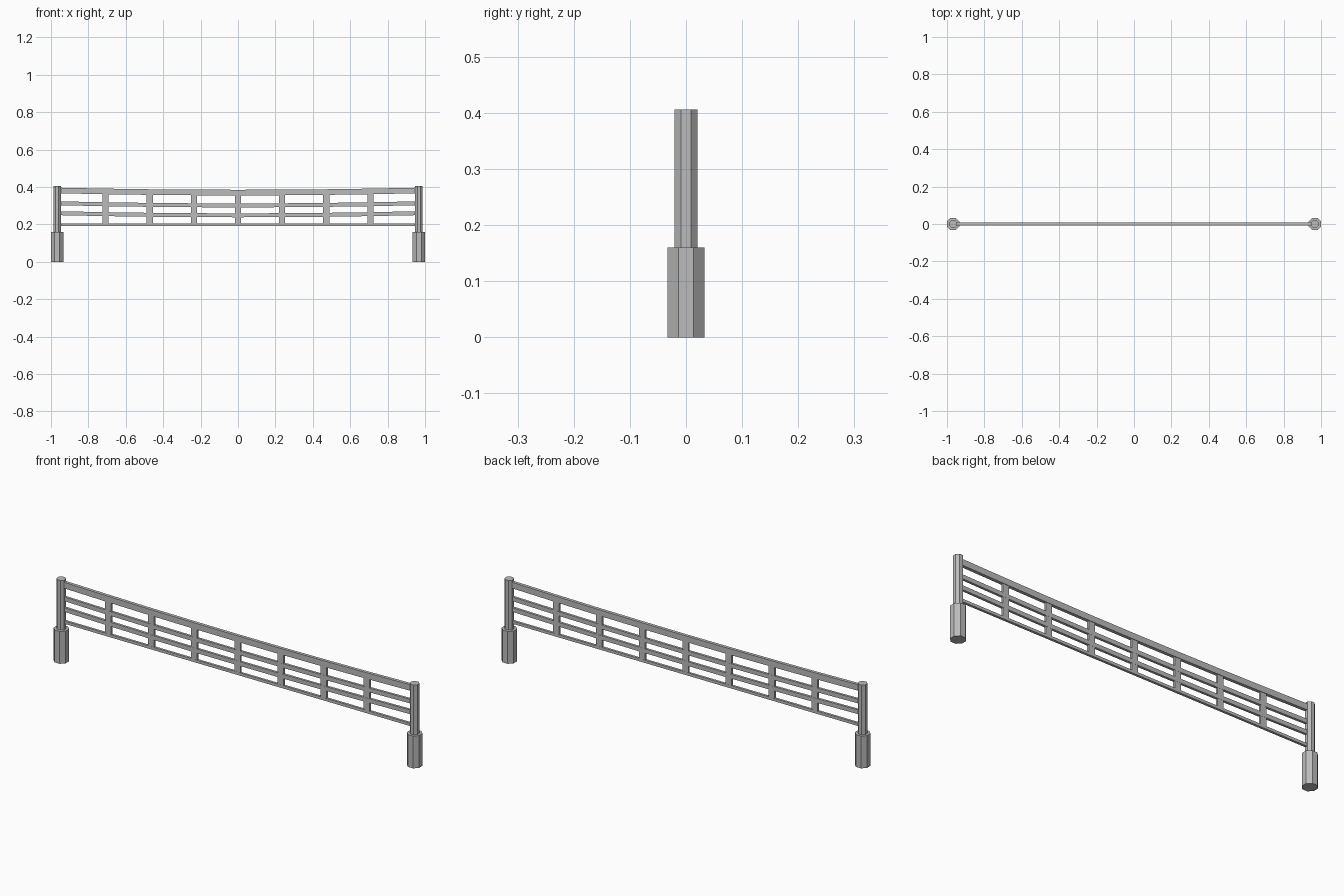
import bpy, bmesh

cube = bpy.data.objects.get("Cube")
if cube:
    bpy.data.objects.remove(cube, do_unlink=True)

grey = bpy.data.materials.new("plain_grey")
grey.use_nodes = True
grey.diffuse_color = (0.5, 0.5, 0.5, 1)
grey.node_tree.nodes["Principled BSDF"].inputs["Base Color"].default_value = (0.5, 0.5, 0.5, 1)

POST_X = 0.967
SPAN = 0.95       # half length of the net
SPACING = 0.236   # between uprights


def finish(name, bm):
    bmesh.ops.recalc_face_normals(bm, faces=bm.faces)
    mesh = bpy.data.meshes.new(name)
    bm.to_mesh(mesh)
    bm.free()
    mesh.materials.append(grey)
    obj = bpy.data.objects.new(name, mesh)
    bpy.context.collection.objects.link(obj)


def octagon_post(name, x, z0, z1, apothem):
    """Eight-sided prism with a flat side facing each axis."""
    bm = bmesh.new()
    h = apothem * 0.4142
    a = apothem
    ring = [(a, -h), (a, h), (h, a), (-h, a), (-a, h), (-a, -h), (-h, -a), (h, -a)]
    base = bm.faces.new([bm.verts.new((x + px, py, z0)) for px, py in ring])
    top = bmesh.ops.extrude_face_region(bm, geom=[base], use_keep_orig=True)
    moved = [v for v in top["geom"] if isinstance(v, bmesh.types.BMVert)]
    bmesh.ops.translate(bm, verts=moved, vec=(0, 0, z1 - z0))
    finish(name, bm)


def sag(x, depth):
    return -depth * (1 - (x / SPAN) ** 2)


def rail(name, z_low, z_high, depth, y):
    """Band between the posts that dips towards the middle."""
    bm = bmesh.new()
    xs = [-SPAN] + [i * SPACING for i in range(-3, 4)] + [SPAN]
    rings = []
    for x in xs:
        d = sag(x, depth)
        rings.append([bm.verts.new((x, sy, z + d)) for sy, z in
                      ((-y, z_low), (y, z_low), (y, z_high), (-y, z_high))])
    for a, b in zip(rings, rings[1:]):
        for i in range(4):
            j = (i + 1) % 4
            bm.faces.new((a[i], a[j], b[j], b[i]))
    bm.faces.new(rings[0])
    bm.faces.new(rings[-1])
    finish(name, bm)


# Posts: wide sleeve below, slim pole above
for side, s in (("left", 1), ("right", -1)):
    octagon_post(side + "_post_base", s * POST_X, 0, 0.16, 0.033)
    octagon_post(side + "_post_pole", s * POST_X, 0.16, 0.406, 0.0205)

# Horizontal bands
rail("top_band", 0.366, 0.396, 0.011, 0.008)
rail("upper_net_band", 0.302, 0.323, 0.011, 0.006)
rail("lower_net_band", 0.249, 0.27, 0.011, 0.006)
rail("bottom_band", 0.19, 0.204, 0, 0.006)

# Uprights
for i in range(-3, 4):
    bm = bmesh.new()
    bmesh.ops.create_cube(bm, size=1)
    z0, z1 = 0.195, 0.37 + sag(i * SPACING, 0.011)
    bmesh.ops.scale(bm, vec=(0.033, 0.011, z1 - z0), verts=bm.verts)
    bmesh.ops.translate(bm, vec=(i * SPACING, 0, (z0 + z1) / 2), verts=bm.verts)
    finish("net_upright_%d" % (i + 4), bm)
